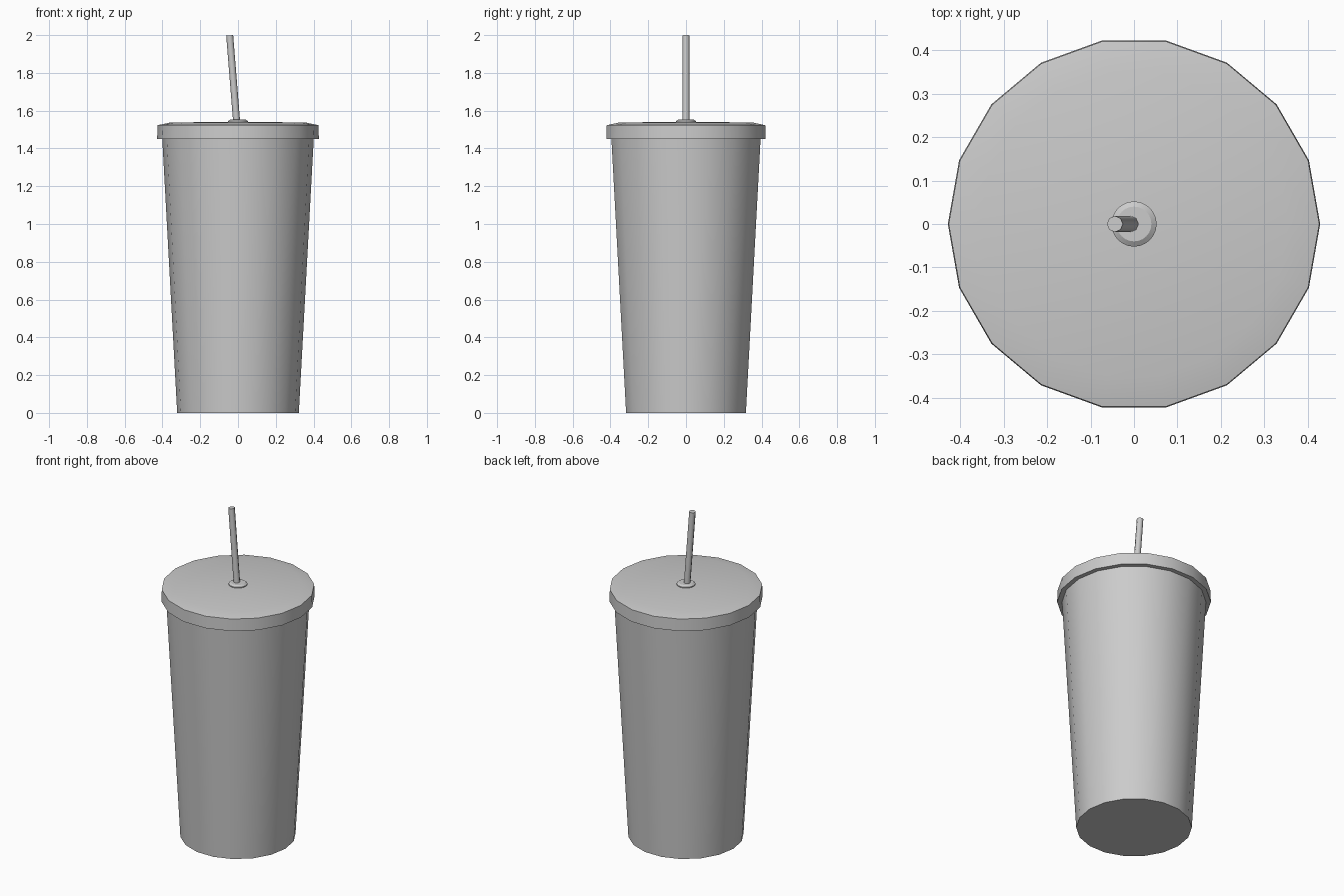
import bpy, bmesh, math
from mathutils import Vector

if "Cube" in bpy.data.objects:
    bpy.data.objects.remove(bpy.data.objects["Cube"])


def lathe(name, profile, sides, angle=30):
    """Revolve (radius, z) points around z; radius 0 makes a pole."""
    bm = bmesh.new()
    rings = []
    for r, z in profile:
        if r == 0:
            rings.append([bm.verts.new((0, 0, z))] * sides)
        else:
            rings.append([bm.verts.new((r * math.cos(2 * math.pi * i / sides),
                                        r * math.sin(2 * math.pi * i / sides), z))
                          for i in range(sides)])
    for a, b in zip(rings, rings[1:]):
        for i in range(sides):
            j = (i + 1) % sides
            bm.faces.new(list(dict.fromkeys((a[i], a[j], b[j], b[i]))))
    bmesh.ops.recalc_face_normals(bm, faces=bm.faces)
    mesh = bpy.data.meshes.new(name)
    bm.to_mesh(mesh)
    bm.free()
    obj = bpy.data.objects.new(name, mesh)
    bpy.context.collection.objects.link(obj)
    bpy.ops.object.select_all(action='DESELECT')
    obj.select_set(True)
    bpy.context.view_layer.objects.active = obj
    bpy.ops.object.shade_smooth_by_angle(angle=math.radians(angle))
    return obj


# Tapered cup, closed at both ends
lathe("cup", [(0, 0), (0.322, 0), (0.402, 1.47), (0, 1.47)], 18)

# Overhanging lid with a softened top edge
lathe("lid", [(0, 1.45), (0.428, 1.45), (0.426, 1.523), (0.355, 1.538), (0, 1.54)], 18)

# Raised collar around the straw hole
lathe("straw_collar", [(0, 1.53), (0.052, 1.53), (0.052, 1.545), (0.04, 1.553), (0, 1.553)], 24)

# Leaning straw
base, tip = Vector((-0.004, 0, 1.5)), Vector((-0.044, 0, 1.9985))
axis = tip - base
straw = lathe("straw", [(0, 0), (0.0185, 0), (0.0185, axis.length), (0, axis.length)], 8, 50)
straw.location = base
straw.rotation_euler = (0, math.atan2(axis.x, axis.z), 0)
